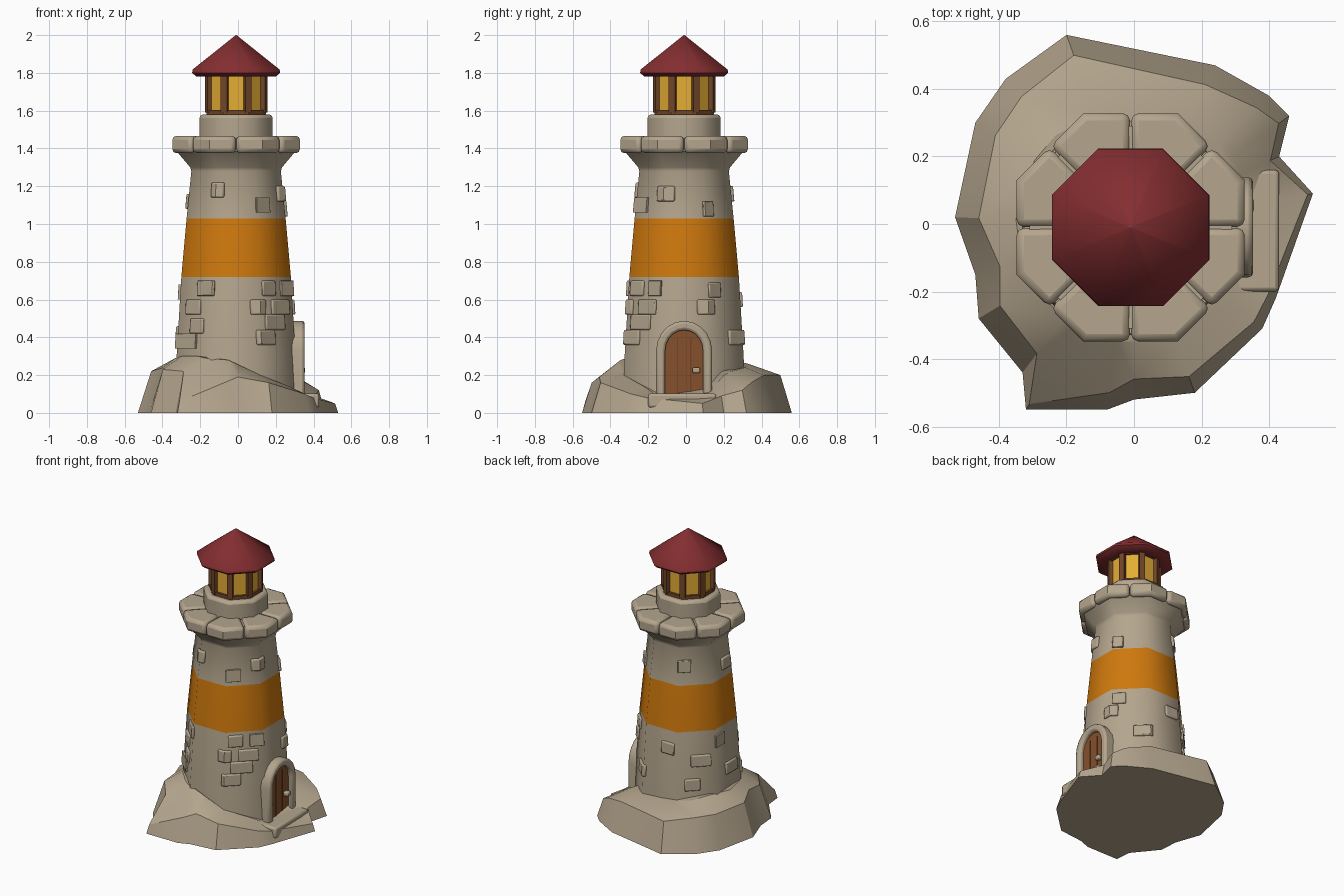
import bpy, bmesh, math
from math import sin, cos, tan, pi, radians
from mathutils import Vector

if "Cube" in bpy.data.objects:
    bpy.data.objects.remove(bpy.data.objects["Cube"])

CENTER = Vector((-0.01, -0.01, 0))


def material(name, r, g, b):
    m = bpy.data.materials.new(name)
    m.use_nodes = True
    m.diffuse_color = (r, g, b, 1)
    bsdf = m.node_tree.nodes["Principled BSDF"]
    bsdf.inputs["Base Color"].default_value = (r, g, b, 1)
    bsdf.inputs["Roughness"].default_value = 0.9
    return m


STONE = material("stone", 0.46, 0.38, 0.27)
ORANGE = material("orange paint", 0.62, 0.19, 0.004)
RED = material("red roof", 0.23, 0.027, 0.03)
GLASS = material("yellow glass", 0.78, 0.42, 0.035)
FRAME = material("brown frame", 0.17, 0.06, 0.022)
WOOD = material("door wood", 0.24, 0.08, 0.024)


def finish(name, bm, mats, angle=50, bevel=0):
    """Turn a bmesh into a shaded object, optionally bevelled."""
    bmesh.ops.recalc_face_normals(bm, faces=bm.faces)
    mesh = bpy.data.meshes.new(name)
    bm.to_mesh(mesh)
    bm.free()
    ob = bpy.data.objects.new(name, mesh)
    ob.location = CENTER
    bpy.context.collection.objects.link(ob)
    for m in mats:
        mesh.materials.append(m)
    if bevel:
        mod = ob.modifiers.new("bevel", "BEVEL")
        mod.width = bevel
        mod.segments = 2
        mod.limit_method = "ANGLE"
        mod.angle_limit = radians(50)
    bpy.ops.object.select_all(action="DESELECT")
    ob.select_set(True)
    bpy.context.view_layer.objects.active = ob
    bpy.ops.object.shade_smooth_by_angle(angle=radians(angle))
    return ob


def oct_point(apothem, deg, z):
    """Point on an octagon whose flats face the axes."""
    off = (deg + 22.5) % 45 - 22.5
    r = apothem / cos(radians(off))
    return Vector((r * cos(radians(deg)), r * sin(radians(deg)), z))


def skin(bm, rings):
    """Join equal-length vertex rings with quads and cap both ends."""
    n = len(rings[0])
    for a, b in zip(rings, rings[1:]):
        for i in range(n):
            j = (i + 1) % n
            bm.faces.new((a[i], a[j], b[j], b[i]))
    bm.faces.new(rings[0])
    bm.faces.new(rings[-1])


def octagon(name, profile, mats, bevel=0, angle=50):
    """Stack of octagons from (apothem, height) pairs."""
    bm = bmesh.new()
    skin(bm, [[bm.verts.new(oct_point(a, 45 * k + 22.5, z)) for k in range(8)]
              for a, z in profile])
    return finish(name, bm, mats, angle, bevel)


def block(name, a0, a1, bottom, top, depth, bevel):
    """Curved stone following the octagon between two angles."""
    corners = [45 * k + 22.5 for k in range(-1, 9)]
    angles = [a0] + [c for c in corners if a0 < c < a1] + [a1]
    bm = bmesh.new()
    rings = []
    for ap, z in (bottom, top):
        outer = [oct_point(ap, a, z) for a in angles]
        inner = [oct_point(ap - depth, a, z) for a in reversed(angles)]
        rings.append([bm.verts.new(p) for p in outer + inner])
    skin(bm, rings)
    return finish(name, bm, [STONE], 40, bevel)


def box(name, mat, center, size, turn=0, bevel=0):
    bm = bmesh.new()
    bmesh.ops.create_cube(bm, size=1)
    bmesh.ops.scale(bm, vec=size, verts=bm.verts)
    ob = finish(name, bm, [mat], 30, bevel)
    ob.location = CENTER + Vector(center)
    ob.rotation_euler.z = radians(turn)
    return ob


# Rocky island: foot outline with rim height and height beside the tower
outline = [
    (.53, .09, .05, .1), (.43, .2, .09, .14), (.46, .32, .12, .2),
    (.4, .38, .16, .22), (.24, .47, .2, .24), (-.2, .56, .2, .26),
    (-.38, .43, .22, .27), (-.47, .3, .22, .29), (-.53, .02, .22, .28),
    (-.47, -.15, .24, .29), (-.46, -.28, .23, .3), (-.33, -.44, .22, .3),
    (-.32, -.55, .06, .29), (-.08, -.55, .16, .28), (0, -.52, .19, .25),
    (.18, -.5, .16, .2), (.38, -.31, .1, .14), (.42, -.22, .08, .1)]
bm = bmesh.new()
rings = [[], [], []]
for x, y, rim, high in outline:
    p = Vector((x, y, 0))
    d = p.normalized()
    inner = d * min(0.35, p.length - 0.1)
    for ring, q, z in zip(rings, (p, p - d * rim * 0.32, inner), (0, rim, high)):
        ring.append(bm.verts.new(q - CENTER + Vector((0, 0, z))))
skin(bm, rings)
bmesh.ops.triangulate(bm, faces=[f for f in bm.faces if len(f.verts) == 4])
finish("rock_island", bm, [STONE], 28)

# Tower shaft with a painted band, flaring out under the gallery
tower = octagon("tower", [(.325, .05), (.315, .3), (.29, .72), (.262, 1.03),
                          (.237, 1.28), (.243, 1.3), (.315, 1.385)],
                [STONE, ORANGE])
for f in tower.data.polygons:
    if len(f.vertices) == 4 and 0.72 < f.center.z < 1.03:
        f.material_index = 1


def wall(z):
    return 0.29 - (z - 0.72) * 0.09 if z > 0.72 else 0.29 + (0.72 - z) * 0.06


# Raised stones scattered on the shaft: angle, angular width, height
stones = [(248, 16, 1.18), (302, 20, 1.1), (338, 22, 1.16), (28, 14, 1.08),
          (120, 18, 1.16), (190, 20, 1.12), (238, 22, .66), (305, 18, .66),
          (320, 24, .56), (292, 16, .56), (300, 22, .4), (312, 26, .48),
          (222, 20, .56), (215, 26, .38), (228, 18, .46), (330, 16, .66),
          (22, 18, .56), (32, 16, .65), (60, 22, .4), (100, 18, .6),
          (140, 24, .52), (130, 18, .36), (165, 16, .64), (185, 22, .42)]
for a, w, z in stones:
    lo, hi = z - 0.04, z + 0.04
    block("wall_stone", a - w / 2, a + w / 2, (wall(lo) + .012, lo),
          (wall(hi) + .012, hi), 0.04, 0.008)

# Gallery of eight stones, each wrapping a corner
for k in range(8):
    block("gallery_stone", 45 * k + .3, 45 * k + 44.7, (.338, 1.375),
          (.338, 1.467), 0.17, 0.022)
octagon("gallery_core", [(.3, 1.38), (.3, 1.455)], [STONE])
octagon("lantern_base", [(.193, 1.44), (.193, 1.58)], [STONE], 0.018)

# Lantern room
octagon("lantern_glass", [(.143, 1.57), (.143, 1.8)], [GLASS], 0, 30)
octagon("lantern_sill", [(.158, 1.57), (.158, 1.603)], [FRAME], 0, 30)
octagon("lantern_head", [(.156, 1.78), (.156, 1.8)], [FRAME], 0, 30)
for k in range(8):
    a = 45 * k + 22.5
    p = oct_point(0.145, a, 1.69)
    box("lantern_post", FRAME, p, (.03, .036, .2), a)

# Roof
octagon("roof", [(.15, 1.785), (.212, 1.782), (.233, 1.8), (.23, 1.818),
                 (.002, 2)], [RED], 0, 46)


# Doorway on the +x side
def arch(half, bottom, spring, rise, steps=10):
    pts = [(half, bottom)]
    for i in range(steps + 1):
        t = pi * i / steps
        pts.append((half * cos(t), spring + rise * sin(t)))
    return pts + [(-half, bottom)]


bm = bmesh.new()
outer, inner = arch(.148, .07, .33, .157), arch(.1, .07, .33, .108)
layers = [[bm.verts.new((x, y, z)) for y, z in pts]
          for pts, x in ((outer, .27), (outer, .363), (inner, .363), (inner, .27))]
for i in range(len(outer) - 1):
    for a, b in zip(layers, layers[1:] + layers[:1]):
        bm.faces.new((a[i], a[i + 1], b[i + 1], b[i]))
for end in (0, -1):
    bm.faces.new([ring[end] for ring in layers])
finish("door_frame", bm, [STONE], 40, 0.014)

bm = bmesh.new()
skin(bm, [[bm.verts.new((x, y, z)) for y, z in arch(.102, .09, .33, .11)]
          for x in (.28, .334)])
finish("door", bm, [WOOD], 30)
for y in (-0.035, 0.035):
    box("plank_seam", FRAME, (.334, y, .25), (.004, .006, .3))
box("door_handle", STONE, (.348, .065, .225), (.035, .04, .03), 0, 0.008)
box("door_step", STONE, (.36, -.01, .065), (.16, .36, .075), 0, 0.012)
